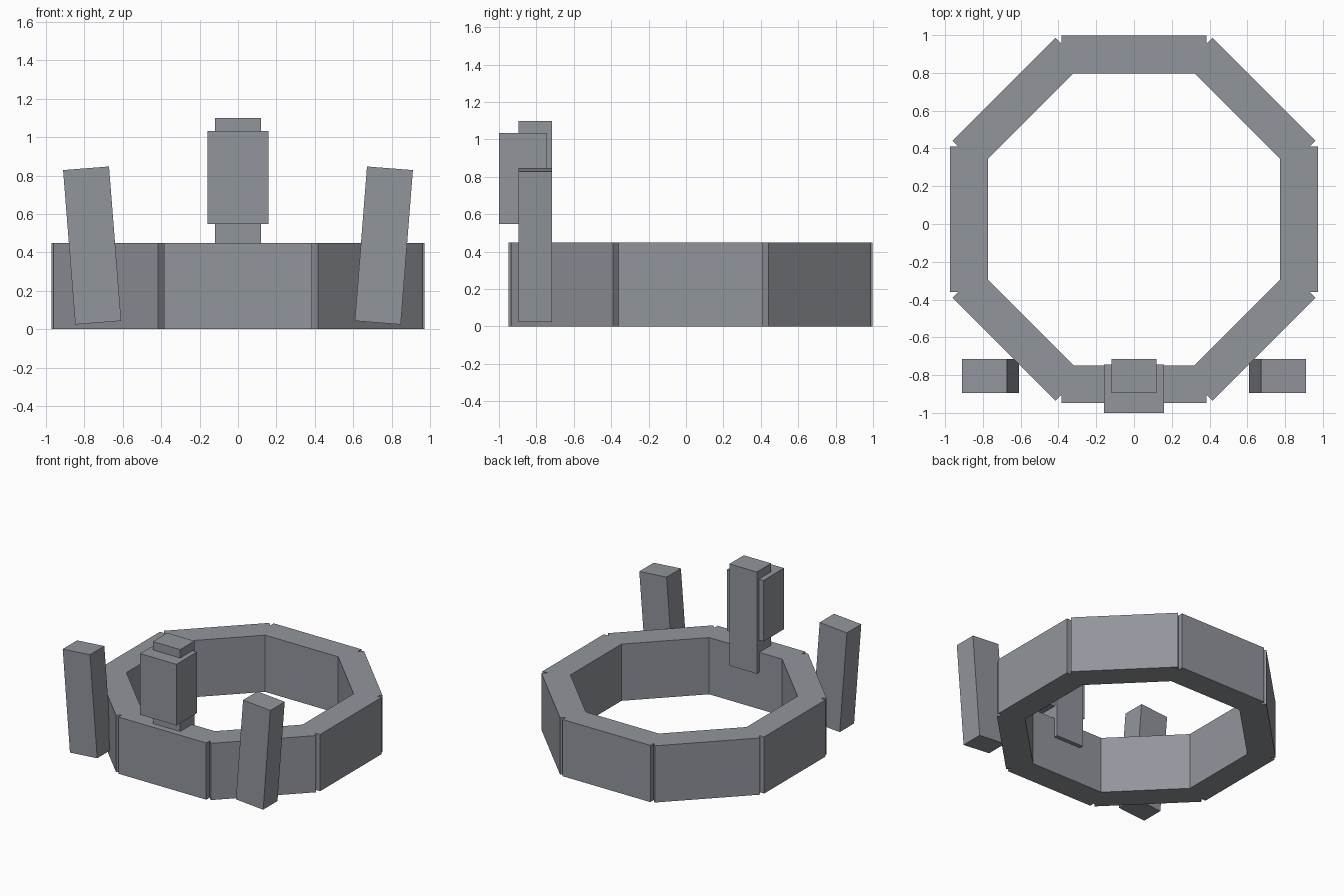
import bpy
import math
from mathutils import Matrix, Vector

cube = bpy.data.objects.get("Cube")
if cube:
    bpy.data.objects.remove(cube, do_unlink=True)

# Single grey stone material
stone = bpy.data.materials.new("stone grey")
stone.use_nodes = True
colour = (0.285, 0.30, 0.33, 1.0)
stone.diffuse_color = colour
bsdf = next(n for n in stone.node_tree.nodes if n.type == 'BSDF_PRINCIPLED')
bsdf.inputs["Base Color"].default_value = colour
bsdf.inputs["Roughness"].default_value = 0.8


def box(name, size, centre, rotation=(0, 0, 0)):
    """Flat-shaded box with its size baked into the mesh."""
    bpy.ops.mesh.primitive_cube_add(size=1, location=centre, rotation=rotation)
    obj = bpy.context.object
    obj.name = name
    obj.data.transform(Matrix.Diagonal(Vector((*size, 1.0))))
    obj.data.materials.append(stone)
    return obj


# Octagonal ring wall: eight equal blocks that leave small notches outside
RING_Y = 0.025
LENGTH, THICK, HEIGHT = 0.77, 0.20, 0.45
RADIUS = 0.873
for i in range(8):
    a = i * math.pi / 4
    box(f"ring_wall_{i + 1}", (THICK, LENGTH, HEIGHT),
        (RADIUS * math.cos(a), RING_Y + RADIUS * math.sin(a), HEIGHT / 2),
        (0, 0, a))

# Three posts of the same size: one upright, two leaning outward
POST = (0.24, 0.18, 0.807)
POST_Y = -0.806
box("centre_post", POST, (0, POST_Y, 1.10 - POST[2] / 2))
for side, name in ((1, "left_post"), (-1, "right_post")):
    box(name, POST, (side * 0.76, POST_Y, 0.436),
        (0, side * math.radians(4.5), 0))

# Thick plaque wrapped around the front of the centre post
box("centre_plaque", (0.32, 0.257, 0.485), (0, -0.8715, 0.791))
